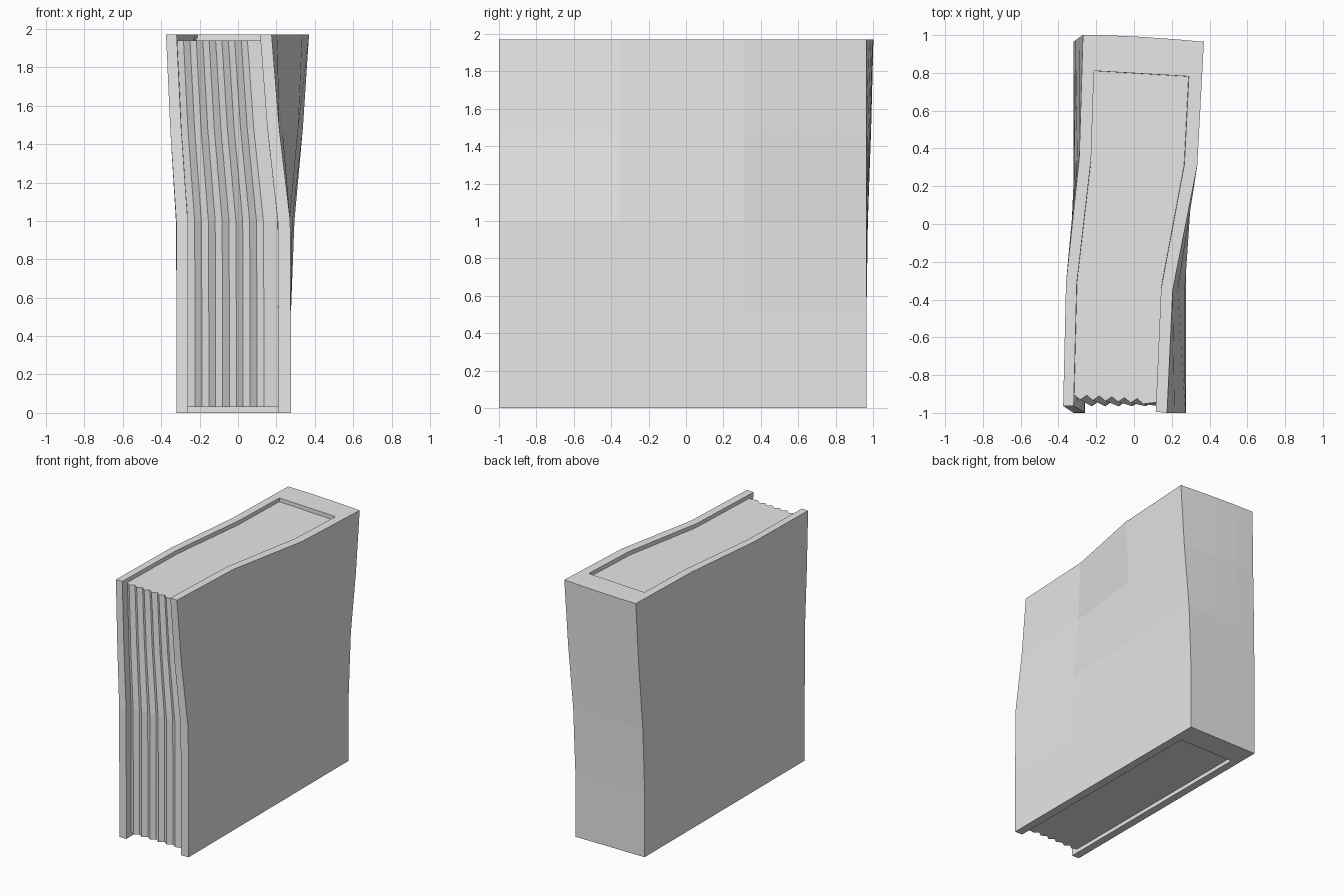
import bpy
import bmesh

cube = bpy.data.objects.get("Cube")
if cube:
    bpy.data.objects.remove(cube, do_unlink=True)

grey = bpy.data.materials.new("plain grey")
grey.use_nodes = True
grey.diffuse_color = (0.8, 0.8, 0.8, 1)
grey.node_tree.nodes["Principled BSDF"].inputs["Base Color"].default_value = (0.8, 0.8, 0.8, 1)

# Upright book before warping
LEFT, RIGHT, FRONT, BACK, TOP = -0.32, 0.275, -1.0, 0.965, 1.97
IN_LEFT, IN_RIGHT, IN_BACK = -0.26, 0.21, 0.775
ROWS = [FRONT, -0.35, 0.31, BACK]
LEVELS = [0, 0.5, 1.0, 1.48, TOP]


def interp(t, keys, values):
    """Piecewise linear lookup."""
    t = min(max(t, keys[0]), keys[-1])
    for k0, k1, v0, v1 in zip(keys, keys[1:], values, values[1:]):
        if t <= k1:
            return v0 + (v1 - v0) * (t - k0) / (k1 - k0)


def warp(x, y, z):
    """Twist the upper half: front leans left, spine leans right."""
    u = (x - LEFT) / (RIGHT - LEFT)
    v = (y - FRONT) / (BACK - FRONT)
    lean_left = interp(y, ROWS, [-0.055, -0.04, 0.03, 0.05])
    lean_right = interp(y, ROWS, [-0.1, -0.07, 0.06, 0.095])
    front_w = interp(z, LEVELS, [0, 0, 0.03, 0.6, 1])
    back_w = interp(z, LEVELS, [0, 0, 0.2, 0.66, 1])
    w = front_w + (back_w - front_w) * v
    dx = lean_left + (lean_right - lean_left) * u
    dy = 0.037 * (1 - u ** 1.6)
    return x + dx * w, y + dy * w, z


def warped_prism(name, outline, levels):
    """Stack an outline through the levels, warp it and cap both ends."""
    bm = bmesh.new()
    rings = [[bm.verts.new(warp(x, y, z)) for x, y in outline] for z in levels]
    n = len(outline)
    for low, high in zip(rings, rings[1:]):
        for i in range(n):
            j = (i + 1) % n
            bm.faces.new((low[i], low[j], high[j], high[i]))
    bm.faces.new(rings[0][::-1])
    bm.faces.new(rings[-1])
    bmesh.ops.recalc_face_normals(bm, faces=bm.faces)
    mesh = bpy.data.meshes.new(name)
    bm.to_mesh(mesh)
    bm.free()
    mesh.materials.append(grey)
    bpy.context.collection.objects.link(bpy.data.objects.new(name, mesh))


# Cover: two boards joined by a thick spine
inner_rows = ROWS[:3] + [IN_BACK]
spine = [(LEFT + (RIGHT - LEFT) * i / 4, BACK) for i in range(1, 4)]
cover = [(RIGHT, y) for y in ROWS]
cover += spine[::-1]
cover += [(LEFT, y) for y in reversed(ROWS)]
cover += [(IN_LEFT, y) for y in inner_rows]
cover += [(IN_RIGHT, y) for y in reversed(inner_rows)]
warped_prism("cover", cover, LEVELS)

# Pages: block with a ridged fore edge, recessed at top and bottom
STEPS = 11
ridge_end = 0.135
pages = [(IN_LEFT + (ridge_end - IN_LEFT) * i / STEPS, -0.94 if i % 2 == 0 else -0.965)
         for i in range(STEPS + 1)]
pages += [(IN_RIGHT, -0.95)]
pages += [(IN_RIGHT, y) for y in inner_rows[1:]]
pages += [(IN_LEFT, y) for y in reversed(inner_rows[1:])]
warped_prism("pages", pages, [0.03] + LEVELS[1:4] + [TOP - 0.03])
